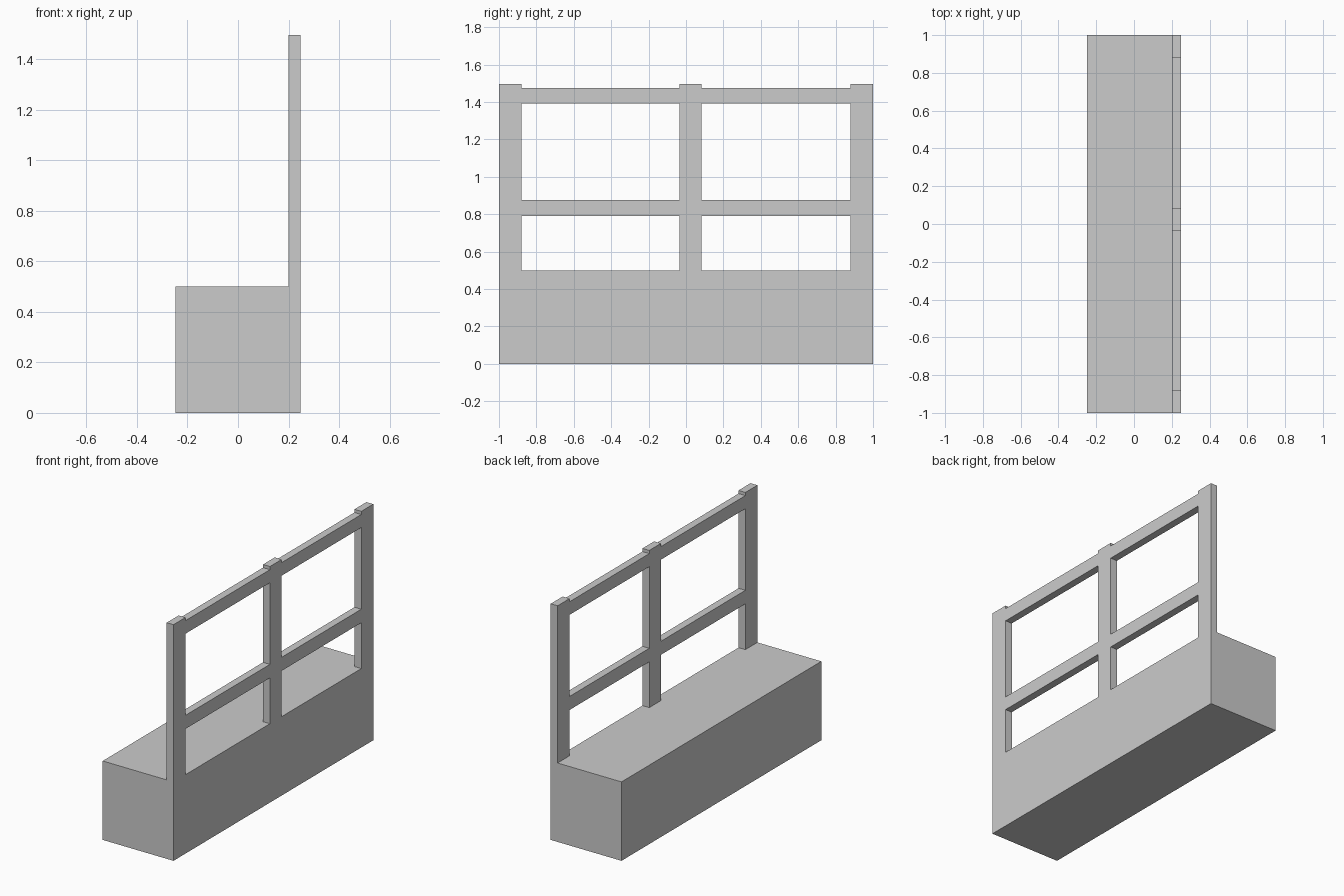
import bpy

if "Cube" in bpy.data.objects:
    bpy.data.objects.remove(bpy.data.objects["Cube"])


def box(name, lo, hi):
    bpy.ops.mesh.primitive_cube_add(size=1, location=[(a + b) / 2 for a, b in zip(lo, hi)])
    ob = bpy.context.object
    ob.name = name
    ob.scale = [b - a for a, b in zip(lo, hi)]
    bpy.ops.object.transform_apply(location=False, rotation=False, scale=True)
    return ob


# Solid base block
BASE_TOP = 0.5
X0, X1 = 0.2, 0.248
box("base_block", (-0.248, -1, 0), (X1, 1, BASE_TOP))

# Upright posts, the middle one slightly off centre
posts = [("post_front", -1.0, -0.88), ("post_middle", -0.035, 0.082), ("post_back", 0.88, 1.0)]
for name, y0, y1 in posts:
    box(name, (X0, y0, BASE_TOP), (X1, y1, 1.496))

# Two horizontal rails in each bay, flush with the posts
for bay, (a, b) in zip(("front", "back"), zip(posts, posts[1:])):
    for level, z0, z1 in (("middle", 0.79, 0.876), ("top", 1.393, 1.476)):
        box(f"{level}_rail_{bay}", (X0, a[2], z0), (X1, b[1], z1))
